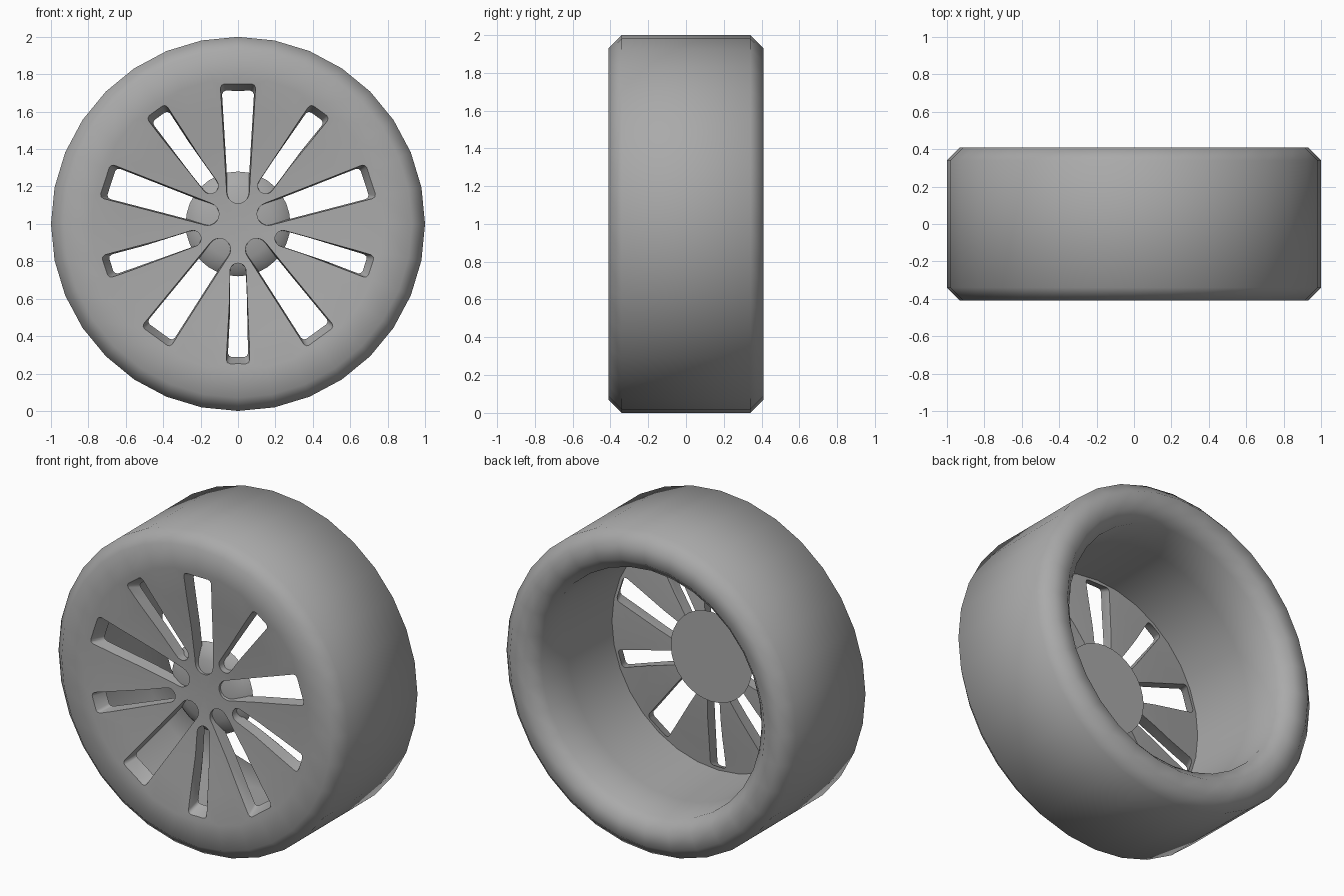
import bpy, bmesh, math
from mathutils import Matrix, Vector

if "Cube" in bpy.data.objects:
    bpy.data.objects.remove(bpy.data.objects["Cube"])

CENTRE = Vector((0, 0, 1))

grey = bpy.data.materials.new("dark_grey")
grey.diffuse_color = (0.4, 0.4, 0.4, 1)
grey.use_nodes = True
grey.node_tree.nodes["Principled BSDF"].inputs["Base Color"].default_value = grey.diffuse_color


def make_object(name, bm):
    bmesh.ops.recalc_face_normals(bm, faces=bm.faces)
    mesh = bpy.data.meshes.new(name)
    bm.to_mesh(mesh)
    bm.free()
    mesh.materials.append(grey)
    ob = bpy.data.objects.new(name, mesh)
    bpy.context.collection.objects.link(ob)
    ob.location = CENTRE
    return ob


def revolve(name, profile, sides):
    """Turn a (radius, y) profile around the y axis."""
    bm = bmesh.new()
    vs = [bm.verts.new((0, y, r)) for r, y in profile]
    edges = [bm.edges.new(p) for p in zip(vs, vs[1:])]
    bmesh.ops.spin(bm, geom=vs + edges, axis=(0, 1, 0), cent=(0, 0, 0),
                   angle=math.tau, steps=sides)
    bmesh.ops.remove_doubles(bm, verts=bm.verts, dist=1e-4)
    return make_object(name, bm)


def smooth(ob, degrees):
    bpy.ops.object.select_all(action='DESELECT')
    ob.select_set(True)
    bpy.context.view_layer.objects.active = ob
    bpy.ops.object.shade_smooth_by_angle(angle=math.radians(degrees))


def outline(r_in, r_out, w_in, w_out):
    """Slot outline in the xz plane, pointing up, with a round inner end."""
    c = 0.02
    pts = [(w_out, r_out - c), (w_out - 0.3 * c, r_out - 0.3 * c), (w_out - c, r_out)]
    pts += [(-x, z) for x, z in reversed(pts)]
    steps = 10
    for i in range(steps + 1):
        a = math.pi + math.pi * i / steps
        pts.append((w_in * math.cos(a), r_in + w_in + w_in * math.sin(a)))
    return pts


def add_slot(bm, front, back, angle):
    rot = Matrix.Rotation(angle, 3, 'Y')
    rings = [[bm.verts.new(rot @ Vector((x, y, z))) for x, z in pts]
             for pts, y in ((front, -0.43), (back, -0.22))]
    bm.faces.new(rings[0])
    bm.faces.new(rings[1])
    n = len(front)
    for i in range(n):
        j = (i + 1) % n
        bm.faces.new((rings[0][i], rings[0][j], rings[1][j], rings[1][i]))


# Tyre, barrel and dished front face as one turned body
wheel = revolve("wheel_body", [
    (0, -0.33), (0.2, -0.335), (0.4, -0.355), (0.6, -0.383), (0.78, -0.405),
    (0.93, -0.41), (1, -0.34), (1, 0.34), (0.93, 0.41), (0.83, 0.41),
    (0.76, 0.34), (0.75, 0.1), (0.735, -0.32), (0.6, -0.305), (0.4, -0.28),
    (0.2, -0.265), (0, -0.26)], 32)

# Tapered cutters: five wide slots and five narrow ones between
bm = bmesh.new()
for i in range(5):
    a = i * math.tau / 5
    add_slot(bm, outline(0.11, 0.76, 0.07, 0.097),
             outline(0.11, 0.67, 0.05, 0.075), a)
    add_slot(bm, outline(0.21, 0.76, 0.046, 0.066),
             outline(0.21, 0.67, 0.04, 0.043), a + math.tau / 10)
cutter = make_object("slot_cutter", bm)
cutter.hide_render = True

mod = wheel.modifiers.new("slots", 'BOOLEAN')
mod.operation = 'DIFFERENCE'
mod.solver = 'EXACT'
mod.object = cutter
bpy.context.view_layer.objects.active = wheel
wheel.select_set(True)
bpy.ops.object.modifier_apply(modifier=mod.name)
bpy.data.objects.remove(cutter)
smooth(wheel, 50)

# Domed hub behind the spokes, flat at the back
hub = revolve("hub", [(0, -0.325), (0.1, -0.32), (0.19, -0.305), (0.25, -0.28),
                      (0.28, -0.25), (0, -0.25)], 32)
smooth(hub, 50)
